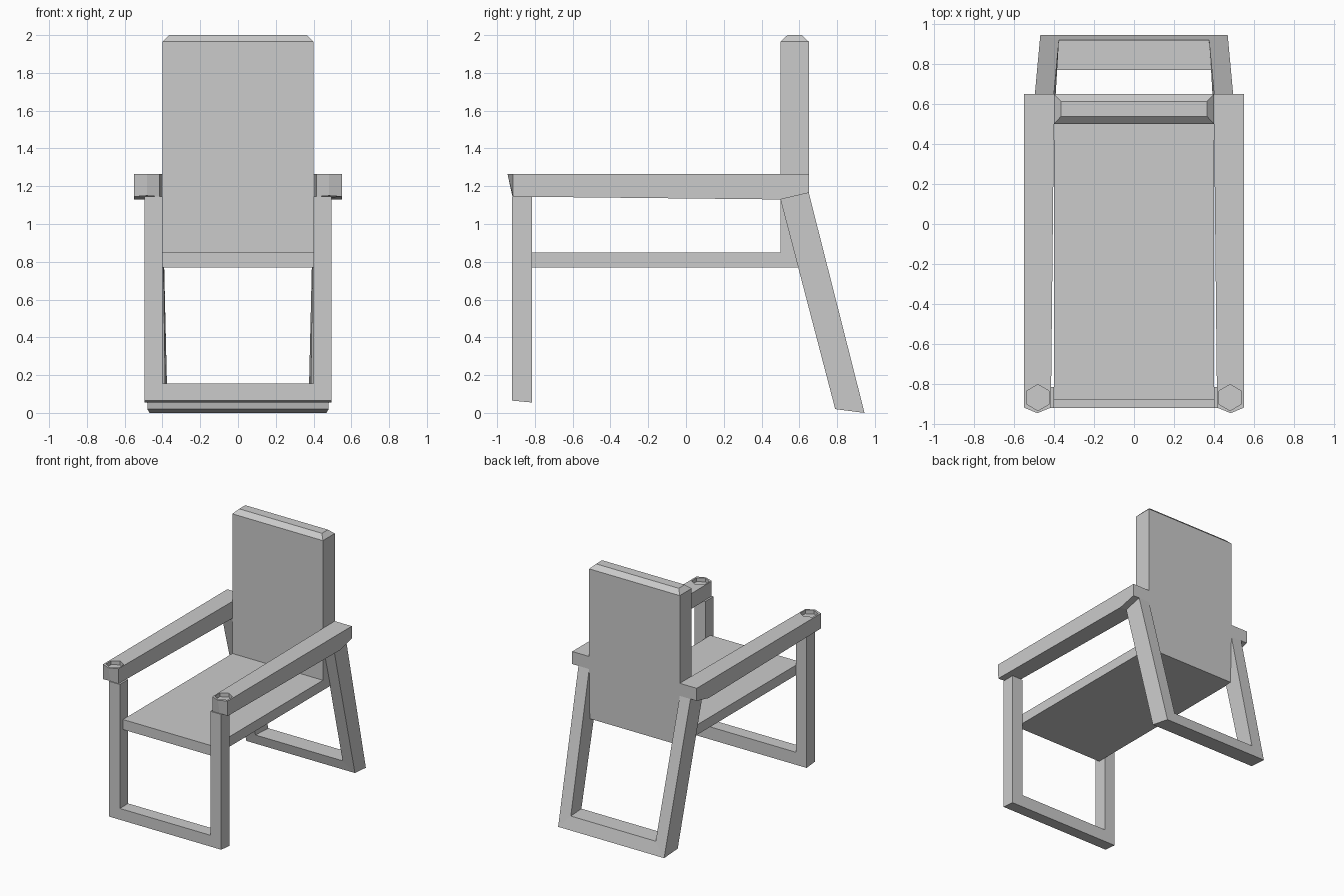
import bpy, bmesh

if "Cube" in bpy.data.objects:
    bpy.data.objects.remove(bpy.data.objects["Cube"])


def loft(name, rings, extra_edges=()):
    """Skin a solid through matching rings of points, capped at both ends."""
    bm = bmesh.new()
    vs = [[bm.verts.new(p) for p in ring] for ring in rings]
    n = len(rings[0])
    for a, b in zip(vs, vs[1:]):
        for i in range(n):
            j = (i + 1) % n
            bm.faces.new((a[i], a[j], b[j], b[i]))
    bm.faces.new(vs[0])
    bm.faces.new(vs[-1])
    for r, i, j in extra_edges:
        bmesh.ops.connect_verts(bm, verts=[vs[r][i], vs[r][j]])
    bmesh.ops.recalc_face_normals(bm, faces=bm.faces)
    me = bpy.data.meshes.new(name)
    bm.to_mesh(me)
    bm.free()
    ob = bpy.data.objects.new(name, me)
    bpy.context.collection.objects.link(ob)
    return ob


def rect(x, y0, y1, z):
    return [(-x, y0, z), (x, y0, z), (x, y1, z), (-x, y1, z)]


def u_frame(name, top, corner):
    """Two legs joined by a floor bar; sections given for the right side."""
    def flip(ring):
        return [(-x, y, z) for x, y, z in ring]
    return loft(name, [top, corner, flip(corner), flip(top)])


# Seat and chamfered backrest
loft("seat", [rect(0.4, -0.88, 0.5, 0.77), rect(0.4, -0.88, 0.5, 0.85)])
loft("backrest", [rect(0.4, 0.5, 0.65, 0.77), rect(0.4, 0.5, 0.65, 1.965),
                  rect(0.365, 0.537, 0.613, 2.0)])

# Leg frames: outer front, outer back, inner back, inner front
u_frame("front_leg_frame",
        [(0.495, -0.92, 1.145), (0.495, -0.815, 1.145),
         (0.4, -0.815, 1.145), (0.4, -0.92, 1.145)],
        [(0.495, -0.92, 0.065), (0.495, -0.815, 0.055),
         (0.4, -0.815, 0.155), (0.4, -0.92, 0.155)])
u_frame("rear_leg_frame",
        [(0.495, 0.5, 1.13), (0.495, 0.65, 1.165),
         (0.4, 0.65, 1.165), (0.4, 0.5, 1.13)],
        [(0.48, 0.79, 0.02), (0.468, 0.945, 0.0),
         (0.375, 0.918, 0.1), (0.385, 0.77, 0.1)])

# Armrests: plan outline as x, top y, bottom y, bottom z
plan = [(0.4, 0.65, 0.65, 1.165), (0.55, 0.65, 0.65, 1.165),
        (0.55, 0.5, 0.5, 1.13), (0.55, -0.917, -0.915, 1.145),
        (0.483, -0.945, -0.92, 1.15), (0.415, -0.917, -0.915, 1.145),
        (0.4, 0.5, 0.5, 1.13)]
arm = loft("armrests", [[(x, yb, z) for x, yt, yb, z in plan],
                        [(x, yt, 1.265) for x, yt, yb, z in plan]],
           extra_edges=[(0, 2, 6)])

# Hexagonal recess at the front of each armrest
bpy.ops.mesh.primitive_cylinder_add(vertices=6, radius=0.065, depth=0.07,
                                    location=(0.48, -0.867, 1.27))
cutter = bpy.context.object
cutter.name = "recess_cutter"
cutter.hide_render = True
cutter.display_type = 'WIRE'
cut = arm.modifiers.new("recess", 'BOOLEAN')
cut.operation = 'DIFFERENCE'
cut.object = cutter
cut.solver = 'EXACT'
arm.modifiers.new("mirror", 'MIRROR').use_axis[0] = True
